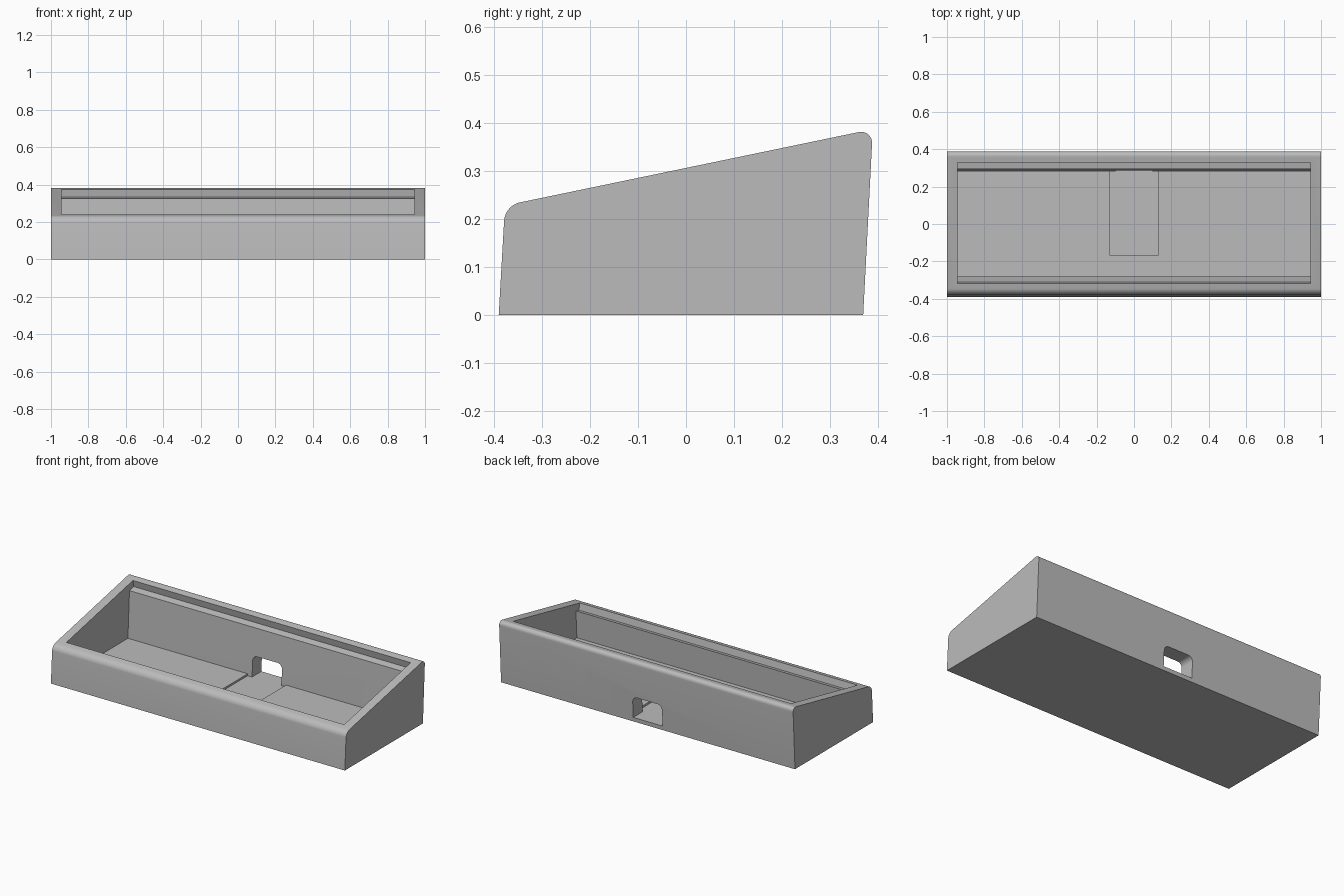
import bpy
import bmesh
from mathutils import Vector

cube = bpy.data.objects.get("Cube")
if cube:
    bpy.data.objects.remove(cube, do_unlink=True)

grey = bpy.data.materials.new("plain grey")
grey.use_nodes = True
colour = (0.5, 0.5, 0.5, 1)
grey.diffuse_color = colour
grey.node_tree.nodes["Principled BSDF"].inputs["Base Color"].default_value = colour


def extrude(name, points, direction, rounded=(), radius=0.03):
    """Extrude a 3D outline; round the swept edges at the given outline indices."""
    bm = bmesh.new()
    direction = Vector(direction)
    near = [bm.verts.new(p) for p in points]
    far = [bm.verts.new(Vector(p) + direction) for p in points]
    bm.faces.new(near)
    bm.faces.new(far[::-1])
    for i in range(len(points)):
        j = (i + 1) % len(points)
        bm.faces.new((near[j], near[i], far[i], far[j]))
    edges = [bm.edges.get((near[i], far[i])) for i in rounded]
    if edges:
        bmesh.ops.bevel(bm, geom=edges, offset=radius, offset_type='OFFSET',
                        segments=8, profile=0.5, affect='EDGES')
    bmesh.ops.recalc_face_normals(bm, faces=bm.faces)
    mesh = bpy.data.meshes.new(name)
    bm.to_mesh(mesh)
    bm.free()
    mesh.materials.append(grey)
    obj = bpy.data.objects.new(name, mesh)
    bpy.context.collection.objects.link(obj)
    return obj


def side_profile(name, outline, half_width, **rounding):
    points = [(-half_width, y, z) for y, z in outline]
    return extrude(name, points, (2 * half_width, 0, 0), **rounding)


# Sloped wedge body with rounded front and back top edges
body = side_profile("case_body",
                    [(-0.39, 0), (0.369, 0), (0.389, 0.387), (-0.377, 0.228)],
                    1.0, rounded=(2, 3), radius=0.031)

# Main cavity with a ledge along the front and back walls
cavity = side_profile("cavity_cutter",
                      [(-0.289, 0.037), (0.28, 0.037), (0.295, 0.3246),
                       (0.337, 0.3333), (0.308, 0.474), (-0.339, 0.34),
                       (-0.309, 0.1995), (-0.28, 0.2055)], 0.945)

# Shallow pocket in the floor
pocket = side_profile("pocket_cutter",
                      [(-0.165, 0.025), (0.28, 0.025), (0.28, 0.06), (-0.165, 0.06)], 0.13)

# Cable opening through the back wall
opening = extrude("cable_opening_cutter",
                  [(x, 0.26, z) for x, z in
                   [(-0.1, 0.025), (0.1, 0.025), (0.1, 0.155), (-0.1, 0.155)]],
                  (0, 0.3, 0), rounded=(2, 3), radius=0.032)

for cutter in (cavity, pocket, opening):
    cut = body.modifiers.new(cutter.name, 'BOOLEAN')
    cut.operation = 'DIFFERENCE'
    cut.solver = 'EXACT'
    cut.object = cutter

# Apply the cuts, then remove the cutters
bpy.context.view_layer.objects.active = body
body.select_set(True)
for cutter in (cavity, pocket, opening):
    bpy.ops.object.modifier_apply(modifier=cutter.name)
    bpy.data.objects.remove(cutter, do_unlink=True)
bpy.ops.object.shade_smooth_by_angle(angle=0.5)
